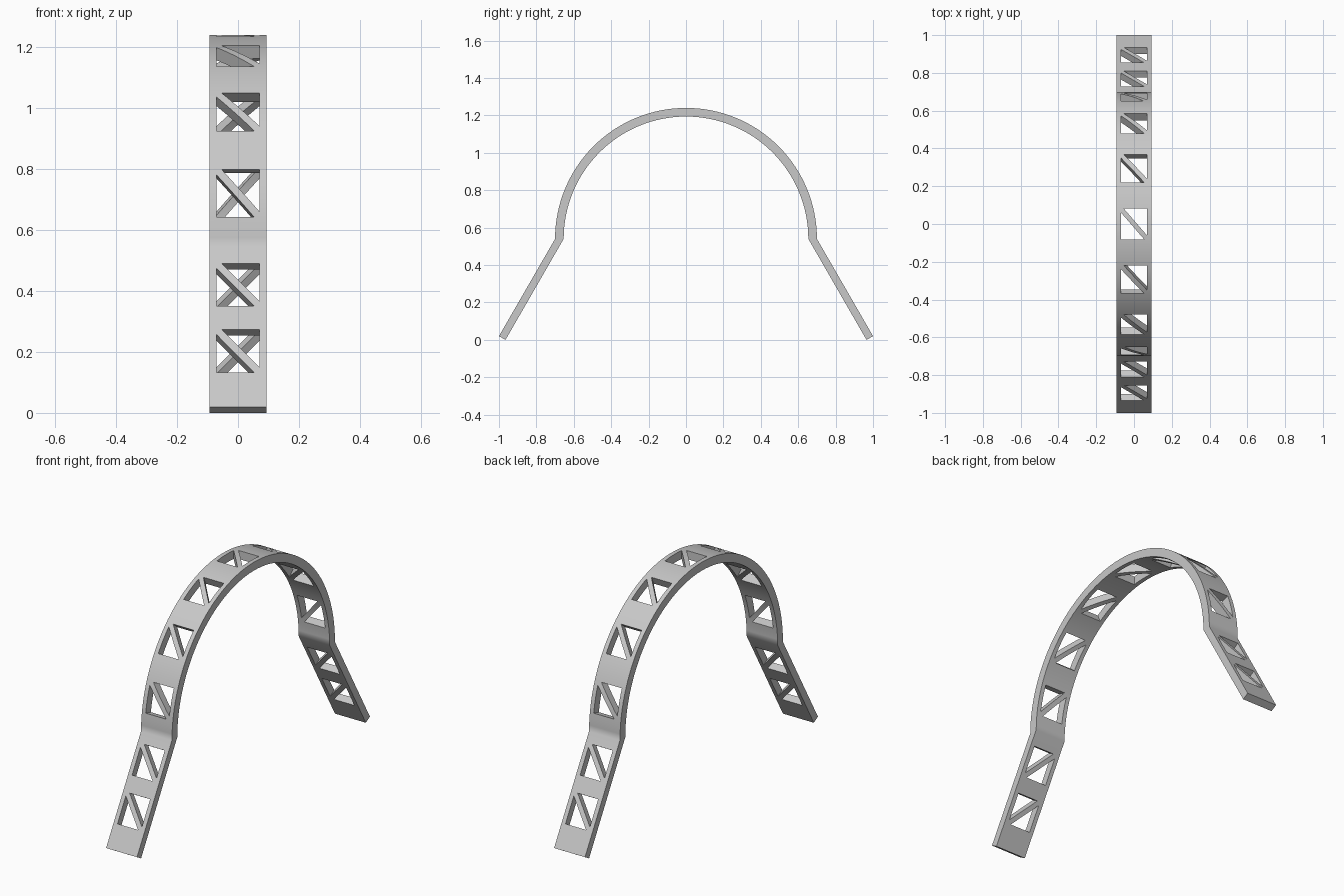
import bpy
import bmesh
from math import cos, sin, pi, radians
from mathutils import Vector

if "Cube" in bpy.data.objects:
    bpy.data.objects.remove(bpy.data.objects["Cube"])

HALF_WIDTH = 0.093
SPRING_Z = 0.54          # height where the arc meets the legs
OUTER_R, INNER_R = 0.70, 0.654
SEGMENTS = 64
WIN_X, WIN_V = 0.07, 0.081   # half sizes of a window
BRACE = 0.0125               # half width of the diagonal brace

grey = bpy.data.materials.new("light_grey")
grey.use_nodes = True
colour = (0.58, 0.58, 0.58, 1)
grey.diffuse_color = colour
grey.node_tree.nodes["Principled BSDF"].inputs["Base Color"].default_value = colour


def make_object(name, bm):
    bmesh.ops.recalc_face_normals(bm, faces=bm.faces)
    mesh = bpy.data.meshes.new(name)
    bm.to_mesh(mesh)
    bm.free()
    obj = bpy.data.objects.new(name, mesh)
    bpy.context.collection.objects.link(obj)
    mesh.materials.append(grey)
    return obj


def edge_path(radius, foot):
    """Side outline in (y, z): foot, arc, opposite foot."""
    arc = [(radius * cos(pi * i / SEGMENTS), SPRING_Z + radius * sin(pi * i / SEGMENTS))
           for i in range(SEGMENTS + 1)]
    return [foot] + arc + [(-foot[0], foot[1])]


# Arched band: a strip of rectangular cross-sections
outer = edge_path(OUTER_R, (1.0, 0.02))
inner = edge_path(INNER_R, (0.965, 0.0))
bm = bmesh.new()
rings = []
for o, i in zip(outer, inner):
    rings.append([bm.verts.new((x, *p)) for x, p in
                  ((-HALF_WIDTH, o), (HALF_WIDTH, o), (HALF_WIDTH, i), (-HALF_WIDTH, i))])
for a, b in zip(rings, rings[1:]):
    for k in range(4):
        bm.faces.new((a[k], a[(k + 1) % 4], b[(k + 1) % 4], b[k]))
bm.faces.new(rings[0])
bm.faces.new(rings[-1])
band = make_object("arched_band", bm)

# Window centres on the band, each with the angle of its outward normal
windows = [(OUTER_R * cos(radians(a)), SPRING_Z + OUTER_R * sin(radians(a)), radians(a))
           for a in range(15, 166, 25)]
for z in (0.203, 0.42):
    y = 1.0 - (z - 0.02) * 0.3 / 0.52
    windows += [(y, z, radians(30)), (-y, z, radians(150))]

# Each window is two triangular holes either side of a diagonal brace
diagonal = 2 * (WIN_X ** 2 + WIN_V ** 2) ** 0.5
dx = BRACE * diagonal / (2 * WIN_V)
dv = BRACE * diagonal / (2 * WIN_X)
triangle = [(WIN_X, WIN_V), (dx - WIN_X, WIN_V), (WIN_X, dv - WIN_V)]
bm = bmesh.new()
for y, z, angle in windows:
    centre = Vector((0, y, z))
    normal = Vector((0, cos(angle), sin(angle)))
    along = Vector((0, sin(angle), -cos(angle)))
    for s in (1, -1):
        ends = [[bm.verts.new(centre + Vector((s * u, 0, 0)) + along * s * v + normal * d)
                 for u, v in triangle] for d in (-0.09, 0.05)]
        for k in range(3):
            n = (k + 1) % 3
            bm.faces.new((ends[0][k], ends[0][n], ends[1][n], ends[1][k]))
        bm.faces.new(ends[0])
        bm.faces.new(ends[1])
cutter = make_object("window_cutter", bm)
cutter.hide_render = True

# Cut the windows and keep the result
cut = band.modifiers.new("windows", 'BOOLEAN')
cut.operation = 'DIFFERENCE'
cut.solver = 'EXACT'
cut.object = cutter
bpy.ops.object.select_all(action='DESELECT')
band.select_set(True)
bpy.context.view_layer.objects.active = band
bpy.ops.object.modifier_apply(modifier=cut.name)
bpy.data.objects.remove(cutter)

# Smooth curve with crisp borders
bpy.ops.object.shade_smooth_by_angle(angle=radians(35))
weighted = band.modifiers.new("weighted_normals", 'WEIGHTED_NORMAL')
weighted.keep_sharp = True
